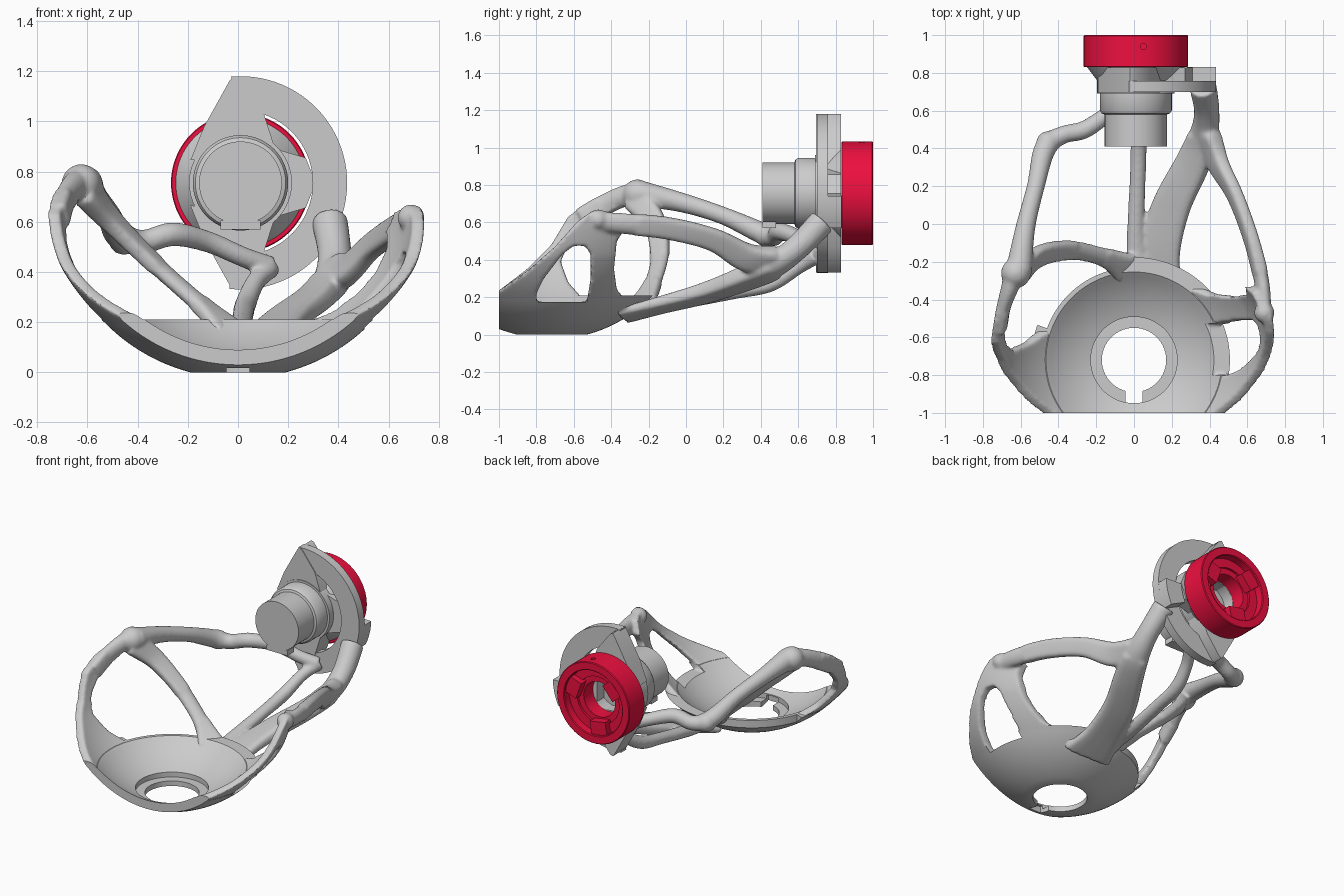
import bpy, bmesh, math
from mathutils import Vector, Matrix

if "Cube" in bpy.data.objects:
    bpy.data.objects.remove(bpy.data.objects["Cube"])

CX, CZ = 0.01, 0.755            # axis of the rear coupling
BY, BZ = -0.72, 0.72            # centre of the spherical bowl
R_OUT, R_IN = 0.745, 0.69


def make(name, bm):
    bmesh.ops.recalc_face_normals(bm, faces=bm.faces)
    me = bpy.data.meshes.new(name)
    bm.to_mesh(me)
    bm.free()
    ob = bpy.data.objects.new(name, me)
    bpy.context.collection.objects.link(ob)
    return ob


def finish(ob, angle=35):
    bpy.ops.object.select_all(action='DESELECT')
    ob.select_set(True)
    bpy.context.view_layer.objects.active = ob
    if ob.modifiers:
        bpy.ops.object.convert(target='MESH')
    bpy.ops.object.shade_smooth_by_angle(angle=math.radians(angle))
    return ob


def lathe(name, prof, place, segs=80):
    """Closed (radius, height) profile turned about an axis; place maps (r cos, r sin, h)."""
    bm = bmesh.new()
    rings = []
    for i in range(segs):
        a = 2 * math.pi * i / segs
        rings.append([bm.verts.new(place(r * math.cos(a), r * math.sin(a), h)) for r, h in prof])
    n = len(prof)
    for i in range(segs):
        p, q = rings[i], rings[(i + 1) % segs]
        for j in range(n):
            k = (j + 1) % n
            bm.faces.new((p[j], p[k], q[k], q[j]))
    bmesh.ops.remove_doubles(bm, verts=bm.verts, dist=1e-5)
    return make(name, bm)


def along_y(u, v, h):
    return (CX + u, h, CZ + v)


def about_bowl(u, v, h):
    return (u, BY + v, h)


def prism(name, pts, d0, d1, axis='y'):
    """Outline pushed along an axis: x-z along y, y-z along x, or x-y along z."""
    put = {'y': lambda a, b, d: (a, d, b), 'x': lambda a, b, d: (d, a, b), 'z': lambda a, b, d: (a, b, d)}[axis]
    bm = bmesh.new()
    f = bm.faces.new([bm.verts.new(put(a, b, d0)) for a, b in pts])
    ext = bmesh.ops.extrude_face_region(bm, geom=[f])['geom']
    bmesh.ops.translate(bm, vec=put(0, 0, d1 - d0), verts=[v for v in ext if isinstance(v, bmesh.types.BMVert)])
    return make(name, bm)


def box(name, lo, hi):
    return prism(name, [(lo[0], lo[2]), (hi[0], lo[2]), (hi[0], hi[2]), (lo[0], hi[2])], lo[1], hi[1])


def cut(ob, cutter, op='DIFFERENCE'):
    cutter.hide_render = True
    m = ob.modifiers.new('cut', 'BOOLEAN')
    m.operation, m.object, m.solver = op, cutter, 'EXACT'


def arc(r, a0, a1, n, cx=CX, cy=CZ):
    return [(cx + r * math.cos(math.radians(a0 + (a1 - a0) * i / n)),
             cy + r * math.sin(math.radians(a0 + (a1 - a0) * i / n))) for i in range(n + 1)]


def sphere_line(r, z0, z1, n):
    """Sphere meridian that widens a little above the bowl rim."""
    zs = [z0 + (z1 - z0) * i / n for i in range(n + 1)]
    return [(math.sqrt(r * r - (BZ - z) ** 2) + .026 * min(1, max(0, (z - .2) / .22)), z) for z in zs]


def band(bm, pts, steps=8):
    """Smooth sweep through (x, y, z, half width, half thickness), facing the bowl axis."""
    P = [Vector(p) for p in pts]
    P = [2 * P[0] - P[1]] + P + [2 * P[-1] - P[-2]]
    line = []
    for i in range(1, len(P) - 2):
        a, b, c, d = P[i - 1:i + 3]
        for s in range(steps):
            t = s / steps
            line.append(0.5 * (2 * b + (c - a) * t + (2 * a - 5 * b + 4 * c - d) * t * t
                               + (3 * b - a - 3 * c + d) * t ** 3))
    line.append(P[-2])
    pos = [Vector(q[:3]) for q in line]
    rings = []
    for i, q in enumerate(line):
        T = (pos[min(i + 1, len(pos) - 1)] - pos[max(i - 1, 0)]).normalized()
        p = pos[i]
        N = p - Vector((0, BY + max(0.0, p.y - BY) * 0.7, BZ + 0.03))
        N = (N - T * N.dot(T)).normalized()
        B = T.cross(N)
        w, h = q[3] + .003, q[4] + .003
        e = 1.0 if abs(w - h) < 0.02 else 0.55     # round tube or flat band
        ring = []
        for k in range(16):
            c, s = math.cos(k * math.pi / 8), math.sin(k * math.pi / 8)
            ring.append(bm.verts.new(p + B * w * math.copysign(abs(c) ** e, c)
                                     + N * h * math.copysign(abs(s) ** e, s)))
        rings.append(ring)
    for p, q in zip(rings, rings[1:]):
        for k in range(16):
            bm.faces.new((p[k], p[(k + 1) % 16], q[(k + 1) % 16], q[k]))
    bm.faces.new(rings[0])
    bm.faces.new(rings[-1])


def ball(bm, x, y, z, r):
    bmesh.ops.create_uvsphere(bm, u_segments=20, v_segments=12, radius=r, matrix=Matrix.Translation((x, y, z)))


front_cutter = box('front_cutter', (-2, -2, -1), (2, -1, 2))
slot_cutter = box('slot_cutter', (-0.045, -0.965, -0.1), (0.045, -0.8, 0.06))
window_cutter = prism('window_cutter', [(-.8, .175), (-.8, .22), (-.76, .3), (-.66, .43), (-.6, .475), (-.54, .475),
                                        (-.51, .43), (-.51, .3), (-.53, .175)], .2, 1, 'x')
scoop_cutter = prism('scoop_cutter', arc(.49, 100, 160, 24, 0, BY) + arc(.8, 160, 100, 4, 0, BY), .0, .5, 'z')

# bowl with the stepped hole in its floor
prof = [(0.17, 0.0)] + sphere_line(R_OUT, 0, 0.21, 16) + sphere_line(R_IN, 0.21, 0.069, 12)
prof += [(prof[-1][0], 0.035), (0.17, 0.035)]
bowl = lathe('bowl', prof, about_bowl, 128)
for c in (front_cutter, slot_cutter, window_cutter, scoop_cutter):
    cut(bowl, c)
finish(bowl)

# curved side panels, cut out of the bowl's sphere
masks = {
    'right': ([(-1.1, .12), (-1.1, .2), (-1, .235), (-.85, .34), (-.7, .47), (-.58, .605), (-.51, .655), (-.46, .665),
               (-.36, .64), (-.33, .56), (-.37, .5), (-.385, .35), (-.37, .24), (-.34, .205), (-.3, .13)], .2, 1),
    'left': ([(-1.1, .12), (-1.1, .2), (-1, .235), (-.85, .35), (-.72, .48), (-.63, .63), (-.52, .71), (-.42, .745),
              (-.38, .67), (-.52, .6), (-.63, .48), (-.67, .39), (-.63, .28), (-.56, .2), (-.54, .13)], -1, -.2)}
bm = bmesh.new()
helpers = [front_cutter, slot_cutter, window_cutter, scoop_cutter]
for side, (outline, x0, x1) in masks.items():
    mask = prism(side + '_mask', outline, x0, x1, 'x')
    shell = lathe(side + '_shell', sphere_line(R_OUT - .002, .08, .75, 30) + sphere_line(R_IN + .003, .75, .08, 30),
                  about_bowl, 128)
    cut(shell, mask, 'INTERSECT')
    cut(shell, window_cutter)
    finish(shell)
    bm.from_mesh(shell.data)
    helpers += [mask, shell]

# right side: top rail and lower arm
band(bm, [(.69, -.46, .605, .05, .035), (.675, -.3, .59, .055, .036), (.62, -.08, .565, .058, .033),
          (.535, .15, .505, .06, .033), (.44, .33, .41, .075, .04), (.38, .5, .4, .07, .055)])
band(bm, [(.1, -.34, .1, .16, .026), (.13, -.14, .155, .115, .033), (.2, .1, .22, .1, .042),
          (.31, .32, .3, .09, .05), (.37, .47, .37, .078, .06), (.385, .6, .47, .065, .065),
          (.365, .73, .605, .07, .07)])
ball(bm, 0.69, -0.47, 0.615, 0.055)
# left side: upper rim, inner strut, long tube to the coupling, centre strut
band(bm, [(-.71, -.56, .62, .055, .033), (-.69, -.44, .69, .055, .035), (-.655, -.33, .74, .055, .045),
          (-.62, -.22, .76, .06, .06)])
band(bm, [(-.61, -.27, .73, .075, .045), (-.5, -.17, .6, .06, .033), (-.33, -.14, .43, .05, .03),
          (-.15, -.18, .27, .05, .03), (-.03, -.24, .165, .09, .025)])
band(bm, [(-.61, -.25, .755, .068, .068), (-.575, -.02, .705, .05, .05), (-.52, .2, .635, .045, .045),
          (-.47, .4, .545, .055, .055), (-.38, .47, .52, .045, .045), (-.26, .5, .55, .045, .045),
          (-.12, .59, .52, .04, .04), (.02, .64, .46, .038, .038), (.13, .69, .42, .04, .04)])
band(bm, [(.02, -.25, .145, .06, .028), (.01, -.05, .17, .045, .035), (.02, .25, .225, .04, .035),
          (.03, .45, .27, .04, .04), (.07, .6, .36, .036, .036), (.13, .7, .42, .04, .04)])
ball(bm, -0.625, -0.26, 0.75, 0.08)
ball(bm, -0.455, 0.43, 0.53, 0.063)
frame = make('frame_struts', bm)
rm = frame.modifiers.new('blend', 'REMESH')
rm.mode, rm.voxel_size = 'VOXEL', 0.009
sm = frame.modifiers.new('soften', 'SMOOTH')
sm.factor, sm.iterations = 0.5, 12
cut(frame, front_cutter)
finish(frame, 50)

# stepped barrel flaring out to the coupling
finish(lathe('barrel', [(0, .41), (.165, .41), (.165, .58), (.18, .585), (.19, .6), (.19, .69), (.205, .69),
                        (.205, .76), (.258, .83), (.12, .83), (.12, .75), (0, .75)], along_y))
finish(box('barrel_foot', (-.07, .41, .57), (.09, .48, .605)))

# crescent plate with a rear lug, two tongues and a side web
finish(prism('crescent_plate', arc(.425, 95, -96, 48) + arc(.288, -96, 95, 40), .70, .758), 30)
finish(prism('crescent_lug', arc(.425, -2, -26, 6) + arc(.3, -26, -2, 6), .75, .832), 30)
for name, s in (('upper_tongue', 1), ('lower_tongue', -1)):
    pts = [(-.035, .405), (-.02, .424), (.0, .415), (.1, .285), (.15, .13), (-.19, .09), (-.135, .225)]
    finish(prism(name, [(x, CZ + s * z) for x, z in pts], .695, .829))
finish(prism('side_web', [(.1, CZ + .15), (.27, CZ + .1), (.31, CZ), (.27, CZ - .1), (.1, CZ - .15)], .735, .828))

# red coupling ring with bayonet lugs in its recess
red = bpy.data.materials.new('red')
red.diffuse_color = (0.85, 0.005, 0.05, 1)
red.use_nodes = True
red.node_tree.nodes["Principled BSDF"].inputs["Base Color"].default_value = red.diffuse_color
parts = [lathe('coupling_ring', [(.12, .831), (.273, .831), (.277, .835), (.277, .995), (.272, 1.0), (.225, 1.0),
                                 (.22, .995), (.22, .945), (.16, .945), (.16, .93), (.12, .93)], along_y)]
pin_cutter = lathe('pin_cutter', [(0, -.3), (.016, -.3), (.016, -.24), (0, -.24)],
                   lambda u, v, h: (CX + .04 + u, .94 + v, CZ - h), 20)
cut(parts[0], pin_cutter)
helpers.append(pin_cutter)
for i in range(3):
    lug = box('coupling_lug_%d' % (i + 1), (.13, .9, -.06), (.235, .985, .06))
    lug.data.transform(Matrix.Translation((CX, 0, CZ)) @ Matrix.Rotation(math.radians(100 + 120 * i), 4, 'Y'))
    parts.append(lug)
for ob in parts:
    ob.data.materials.append(red)
    finish(ob)

for ob in helpers:
    bpy.data.objects.remove(ob)
